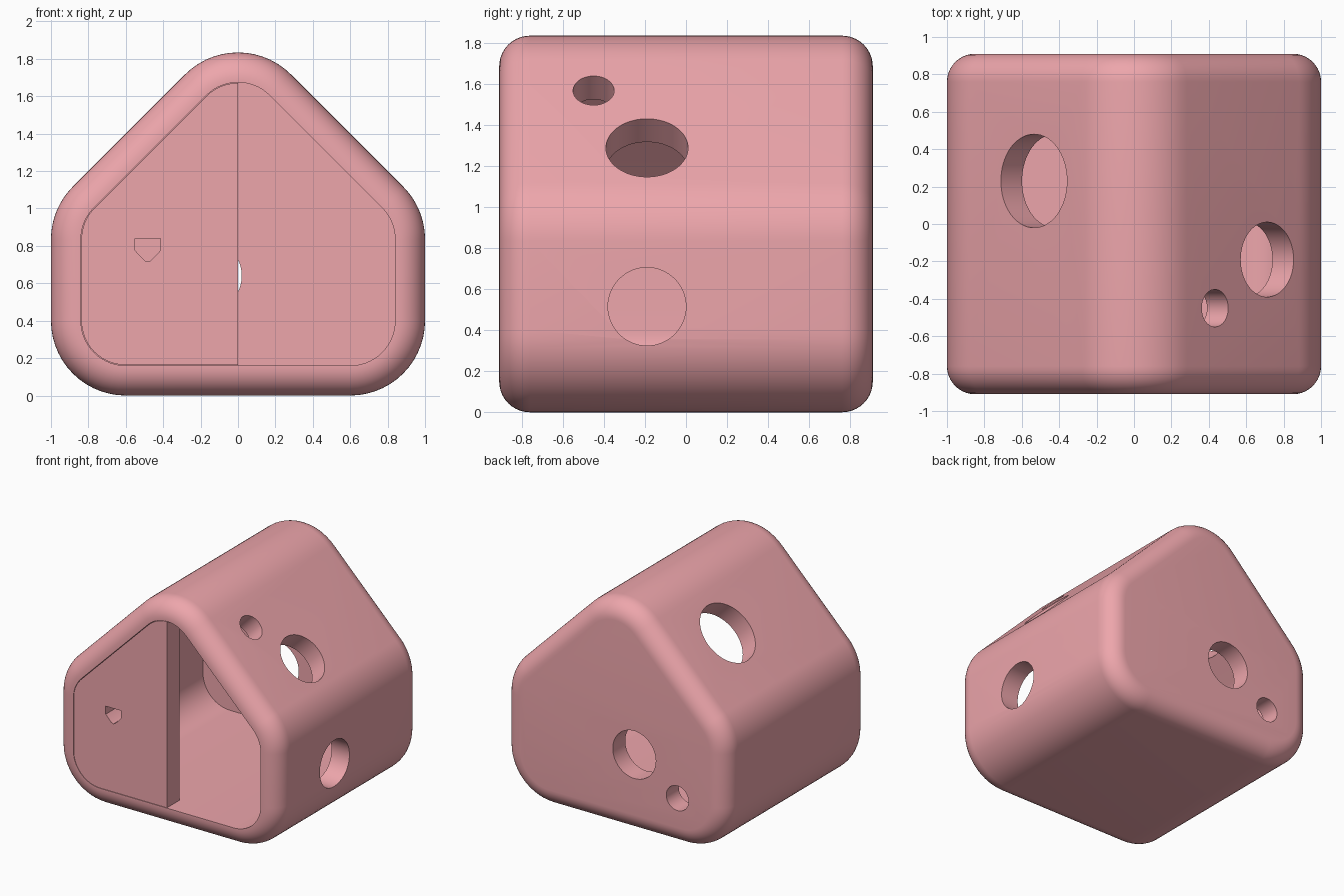
import bpy, bmesh, math
from mathutils import Vector

if "Cube" in bpy.data.objects:
    bpy.data.objects.remove(bpy.data.objects["Cube"])

WALL, R, FILLET, HALF_Y = 0.16, 0.4, 0.15, 0.91
SHELL_MAT = bpy.data.materials.new("pink")
SHELL_MAT.diffuse_color = (0.85, 0.38, 0.41, 1)
SHELL_MAT.use_nodes = True
SHELL_MAT.node_tree.nodes["Principled BSDF"].inputs["Base Color"].default_value = SHELL_MAT.diffuse_color


def profile(inset, segs=14):
    """Rounded house outline (x, z), offset inward by inset."""
    r, d = R - inset, R * math.tan(math.radians(22.5))
    arcs = [((1 - R, R), -90, 0), ((1 - R, 1 - d), 0, 45),
            ((0, 2 - R * math.sqrt(2)), 45, 135),
            ((R - 1, 1 - d), 135, 180), ((R - 1, R), 180, 270)]
    pts = []
    for (cx, cz), a0, a1 in arcs:
        for i in range(segs + 1):
            a = math.radians(a0 + (a1 - a0) * i / segs)
            pts.append((cx + r * math.cos(a), cz + r * math.sin(a)))
    return pts


def loft(name, sections):
    """Skin a list of (y, outline) sections and cap both ends."""
    bm = bmesh.new()
    rings = [[bm.verts.new((x, y, z)) for x, z in pts] for y, pts in sections]
    n = len(rings[0])
    for a, b in zip(rings, rings[1:]):
        for i in range(n):
            bm.faces.new((a[i], a[(i + 1) % n], b[(i + 1) % n], b[i]))
    bm.faces.new(rings[0])
    bm.faces.new(rings[-1])
    bmesh.ops.recalc_face_normals(bm, faces=bm.faces)
    me = bpy.data.meshes.new(name)
    bm.to_mesh(me)
    bm.free()
    ob = bpy.data.objects.new(name, me)
    bpy.context.collection.objects.link(ob)
    return ob


def cut(target, cutter):
    cutter.hide_render = True
    mod = target.modifiers.new("cut", 'BOOLEAN')
    mod.operation, mod.solver, mod.object = 'DIFFERENCE', 'EXACT', cutter
    bpy.context.view_layer.objects.active = target
    bpy.ops.object.modifier_apply(modifier=mod.name)
    bpy.data.objects.remove(cutter)


def drill(target, center, axis, radius):
    bpy.ops.mesh.primitive_cylinder_add(vertices=64, radius=radius, depth=0.6, location=center)
    c = bpy.context.object
    c.rotation_euler = Vector(axis).to_track_quat('Z', 'Y').to_euler()
    bpy.context.view_layer.update()
    cut(target, c)


def finish(ob):
    ob.data.materials.clear()
    ob.data.materials.append(SHELL_MAT)
    bpy.ops.object.select_all(action='DESELECT')
    ob.select_set(True)
    bpy.context.view_layer.objects.active = ob
    bpy.ops.object.shade_smooth_by_angle(angle=math.radians(30))


# House shell with filleted front and back edges
steps = [math.radians(90 * i / 10) for i in range(11)]
front = [(-HALF_Y + FILLET * (1 - math.sin(a)), profile(FILLET * (1 - math.cos(a))))
         for a in reversed(steps)]
house = loft("house_shell", front + [(-y, p) for y, p in reversed(front)])

# Hollow interior, open to the front
cut(house, loft("cavity", [(-1.2, profile(WALL)), (HALF_Y - WALL, profile(WALL))]))

# Round holes: right roof (two), left roof, right wall, back (two)
for center, axis, radius in [
        ((0.712, -0.19, 1.288), (1, 0, 1), 0.2),
        ((0.433, -0.45, 1.567), (1, 0, 1), 0.1),
        ((-0.535, 0.23, 1.465), (-1, 0, 1), 0.25),
        ((1, -0.19, 0.515), (1, 0, 0), 0.19),
        ((-0.173, HALF_Y, 0.64), (0, 1, 0), 0.193),
        ((-0.56, HALF_Y, 0.39), (0, 1, 0), 0.1)]:
    drill(house, center, axis, radius)
finish(house)

# Panel closing the left half of the front, with a small pointed slot
inner = profile(WALL + 0.003)
half = [p for p in inner if p[0] < -1e-4]
half = [(0, max(z for _, z in inner))] + half + [(0, min(z for _, z in inner))]
panel = loft("front_panel", [(-HALF_Y, half), (-HALF_Y + WALL, half)])
slot = [(-0.55, 0.84), (-0.415, 0.84), (-0.415, 0.775), (-0.465, 0.722),
        (-0.482, 0.715), (-0.5, 0.722), (-0.55, 0.775)]
cut(panel, loft("slot_cutter", [(-1.1, slot), (-0.6, slot)]))
finish(panel)
